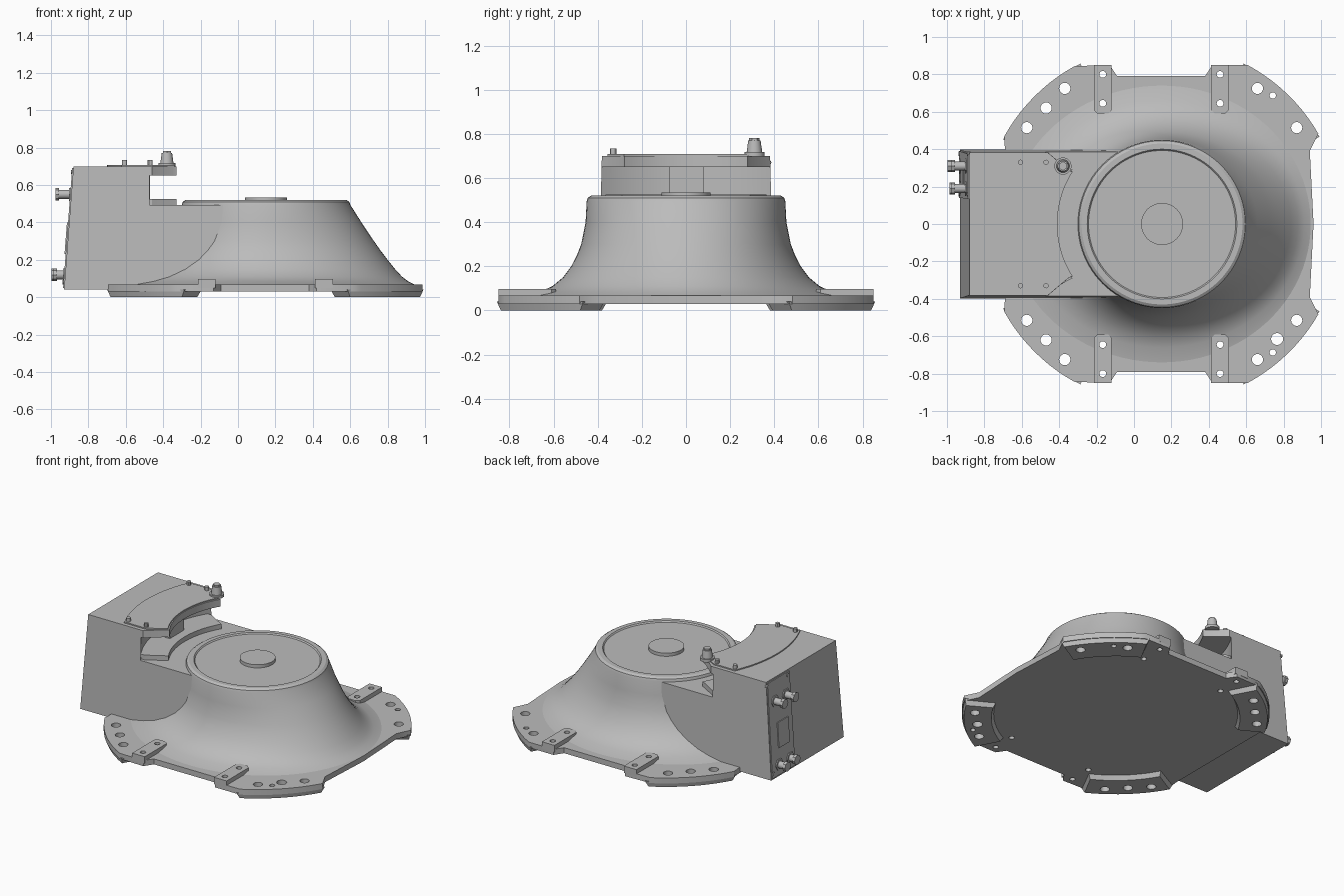
import bpy, bmesh
from math import sin, cos, radians, sqrt, pi, tau
from mathutils import Matrix

old = bpy.data.objects.get("Cube")
if old:
    bpy.data.objects.remove(old)

CX = 0.15  # axis of the round body

grey = bpy.data.materials.new("casting_grey")
grey.use_nodes = True
grey.diffuse_color = (0.5, 0.5, 0.5, 1)
grey.node_tree.nodes["Principled BSDF"].inputs["Base Color"].default_value = (0.5, 0.5, 0.5, 1)


def finish(name, bm):
    bmesh.ops.recalc_face_normals(bm, faces=bm.faces)
    mesh = bpy.data.meshes.new(name)
    bm.to_mesh(mesh)
    bm.free()
    mesh.materials.append(grey)
    ob = bpy.data.objects.new(name, mesh)
    bpy.context.collection.objects.link(ob)
    return ob


def activate(ob):
    bpy.ops.object.select_all(action='DESELECT')
    ob.select_set(True)
    bpy.context.view_layer.objects.active = ob


def smooth(ob, angle=30):
    activate(ob)
    bpy.ops.object.shade_smooth_by_angle(angle=radians(angle))


def loft(name, rings):
    """Closed solid through rings of equal point count."""
    bm = bmesh.new()
    loops = [[bm.verts.new(p) for p in ring] for ring in rings]
    n = len(loops[0])
    for a, b in zip(loops, loops[1:]):
        for i in range(n):
            j = (i + 1) % n
            bm.faces.new((a[i], a[j], b[j], b[i]))
    bm.faces.new(loops[0])
    bm.faces.new(loops[-1])
    return finish(name, bm)


def prism(name, pts, z0, z1):
    return loft(name, [[(x, y, z) for x, y in pts] for z in (z0, z1)])


def lean(ob):
    """Tilt the rear wall and draw the sides in towards the top."""
    for v in ob.data.vertices:
        t = v.co.z - 0.04
        if v.co.x < -0.85:
            v.co.x += 0.076 * t
        v.co.y *= 1 - 0.06 * t
    return ob


def rect(x0, x1, y0, y1):
    return [(x0, y0), (x1, y0), (x1, y1), (x0, y1)]


def arc(r, a0, a1, n=10):
    angles = [radians(a0 + (a1 - a0) * i / n) for i in range(n + 1)]
    return [(CX + r * cos(a), r * sin(a)) for a in angles]


def cyl(name, loc, r, length, axis='Z', sides=20, r2=None):
    bm = bmesh.new()
    bmesh.ops.create_cone(bm, cap_ends=True, segments=sides, radius1=r,
                          radius2=r if r2 is None else r2, depth=length)
    if axis == 'X':
        bmesh.ops.rotate(bm, verts=bm.verts, matrix=Matrix.Rotation(-pi / 2, 3, 'Y'))
    bmesh.ops.translate(bm, verts=bm.verts, vec=loc)
    ob = finish(name, bm)
    smooth(ob)
    return ob


# Base plate with four lobes
half = ([(-0.69, 0.4)] + arc(0.965, 151, 119) + [(-0.13, 0.85), (-0.09, 0.79), (0.38, 0.79), (0.42, 0.85)]
        + arc(0.965, 61.6, 30) + [(0.94, 0.39)])
outline = half + [(0.96, 0)] + [(x, -y) for x, y in reversed(half)]
cut_parts = [prism("base_plate", outline, 0.03, 0.068)]

# Feet under the lobes
for label, a0, a1 in (("back_left", 29, 63), ("back_right", 117, 152),
                      ("front_right", 208, 243), ("front_left", 297, 331)):
    rings = []
    for z, d in ((0, 0.02), (0.04, 0)):
        pts = arc(0.962 - d / 2, a0 + 2 * d * 30, a1 - 2 * d * 30) + arc(0.76 + d, a1 - d * 60, a0 + d * 60)
        rings.append([(x, y, z) for x, y in pts])
    cut_parts.append(loft(label + "_foot", rings))

# Raised mounting tabs
for x in (-0.167, 0.46):
    for s in (-1, 1):
        c = 0.02
        tab = [(x - 0.048, s * 0.85), (x - 0.048, s * (0.59 + c)), (x - 0.048 + c, s * 0.59),
               (x + 0.048 - c, s * 0.59), (x + 0.048, s * (0.59 + c)), (x + 0.048, s * 0.85)]
        cut_parts.append(prism("mounting_tab", tab, 0.05, 0.098))

# Flared body: height, reach to +x, reach in y, reach to -x
levels = [(0.05, 0.8, 0.75, 0.83), (0.068, 0.795, 0.74, 0.82), (0.085, 0.76, 0.66, 0.75),
          (0.11, 0.727, 0.605, 0.68), (0.15, 0.69, 0.557, 0.61), (0.2, 0.65, 0.52, 0.55),
          (0.25, 0.612, 0.494, 0.512), (0.3, 0.577, 0.475, 0.485), (0.4, 0.51, 0.455, 0.456),
          (0.495, 0.45, 0.45, 0.45)]
levels += [(z, r, r, r) for z, r in ((0.51, 0.445), (0.52, 0.43), (0.52, 0.4), (0.512, 0.393))]
rings = []
for z, front, side, rear in levels:
    ring = []
    for i in range(96):
        a = tau * i / 96
        ring.append((CX + cos(a) * (front if cos(a) > 0 else rear), side * sin(a), z))
    rings.append(ring)
body = loft("flared_body", rings)
cut_parts.append(body)
cyl("centre_cap", (CX, 0, 0.52), 0.112, 0.028, sides=48)

# Bolt holes through plate, feet, tabs and body
bm = bmesh.new()
holes = []
for s in (-1, 1):
    holes += [(x, s * y, 0.03) for x, y in ((-0.37, 0.725), (-0.47, 0.62), (-0.573, 0.515),
                                            (0.66, 0.725), (0.87, 0.515))]
    holes += [(x, s * y, 0.018) for x in (-0.167, 0.46) for y in (0.645, 0.8)]
    holes.append((0.742, s * 0.687, 0.017))
holes.append((0.765, -0.615, 0.032))
for x, y, r in holes:
    bmesh.ops.create_cone(bm, cap_ends=True, segments=20, radius1=r, radius2=r, depth=0.4,
                          matrix=Matrix.Translation((x, y, 0.05)))
cutter = finish("hole_cutter", bm)
cutter.hide_render = True
for ob in cut_parts:
    mod = ob.modifiers.new("holes", 'BOOLEAN')
    mod.operation = 'DIFFERENCE'
    mod.solver = 'EXACT'
    mod.object = cutter
    activate(ob)
    bpy.ops.object.modifier_apply(modifier=mod.name)
    smooth(ob)
bpy.data.objects.remove(cutter)


# Rear housing: solid lower block, scooped wall, overhanging lid
def scoop(r, half_width, x_rear, n=20):
    """Outline with a concave edge following the round body."""
    pts = [(x_rear, -half_width)]
    for i in range(n + 1):
        y = half_width * (2 * i / n - 1)
        pts.append((CX - sqrt(r * r - y * y), y))
    return pts + [(x_rear, half_width)]


def lipped(half_width, x_rear):
    """Scooped outline with chamfered ends."""
    pts = scoop(0.56, 0.29, x_rear)[1:-1]
    return ([(x_rear, -half_width), (-0.46, -half_width), (-0.35, -0.3)] + pts
            + [(-0.35, 0.3), (-0.46, half_width), (x_rear, half_width)])


lean(prism("housing_block", rect(-0.93, 0.1, -0.397, 0.397), 0.04, 0.492))
smooth(lean(prism("housing_wall", scoop(0.74, 0.397, -0.93), 0.492, 0.65)))
smooth(lean(prism("housing_lid", lipped(0.397, -0.93), 0.65, 0.7)))
smooth(prism("housing_ledge", lipped(0.365, -0.7), 0.48, 0.525))
prism("housing_post", rect(-0.65, -0.47, -0.075, 0.08), 0.49, 0.66)

# Curved cover on the lid with its screws and pin
rear_edge = scoop(0.85, 0.355, 0)[1:-1]
front_edge = scoop(0.565, 0.28, 0)[1:-1]
cover = rear_edge + [(-0.46, 0.355)] + front_edge[::-1] + [(-0.46, -0.355)]
smooth(prism("lid_cover", cover, 0.69, 0.708))
for x in (-0.607, -0.47):
    for y in (-0.33, 0.33):
        cyl("cover_screw", (x, y, 0.715), 0.014, 0.035, sides=12)
cyl("pin_collar", (-0.38, 0.31, 0.708), 0.046, 0.02)
cyl("pin_post", (-0.38, 0.31, 0.74), 0.036, 0.06, r2=0.028)
cyl("pin_head", (-0.38, 0.31, 0.774), 0.024, 0.014, sides=6)

# Connector strip on the rear wall
lean(prism("connector_strip", rect(-0.936, -0.9, 0.14, 0.39), 0.05, 0.69))
lean(prism("connector_window", rect(-0.942, -0.92, 0.19, 0.31), 0.23, 0.4))
for y in (0.16, 0.375):
    for z in (0.08, 0.67):
        cyl("strip_screw", (-0.934 + 0.076 * z, y, z), 0.012, 0.02, 'X', 10)
for y, z, tip in ((0.19, 0.55, -0.975), (0.31, 0.12, -0.995), (0.19, 0.12, -0.985), (0.31, 0.55, -0.975)):
    wall = -0.933 + 0.076 * z
    cyl("connector_flange", (wall, y, z), 0.04, 0.024, 'X', 6)
    cyl("connector_barrel", ((wall + tip) / 2, y, z), 0.024, wall - tip, 'X', 16)
    cyl("connector_nut", (tip + 0.008, y, z), 0.033, 0.02, 'X', 8)
